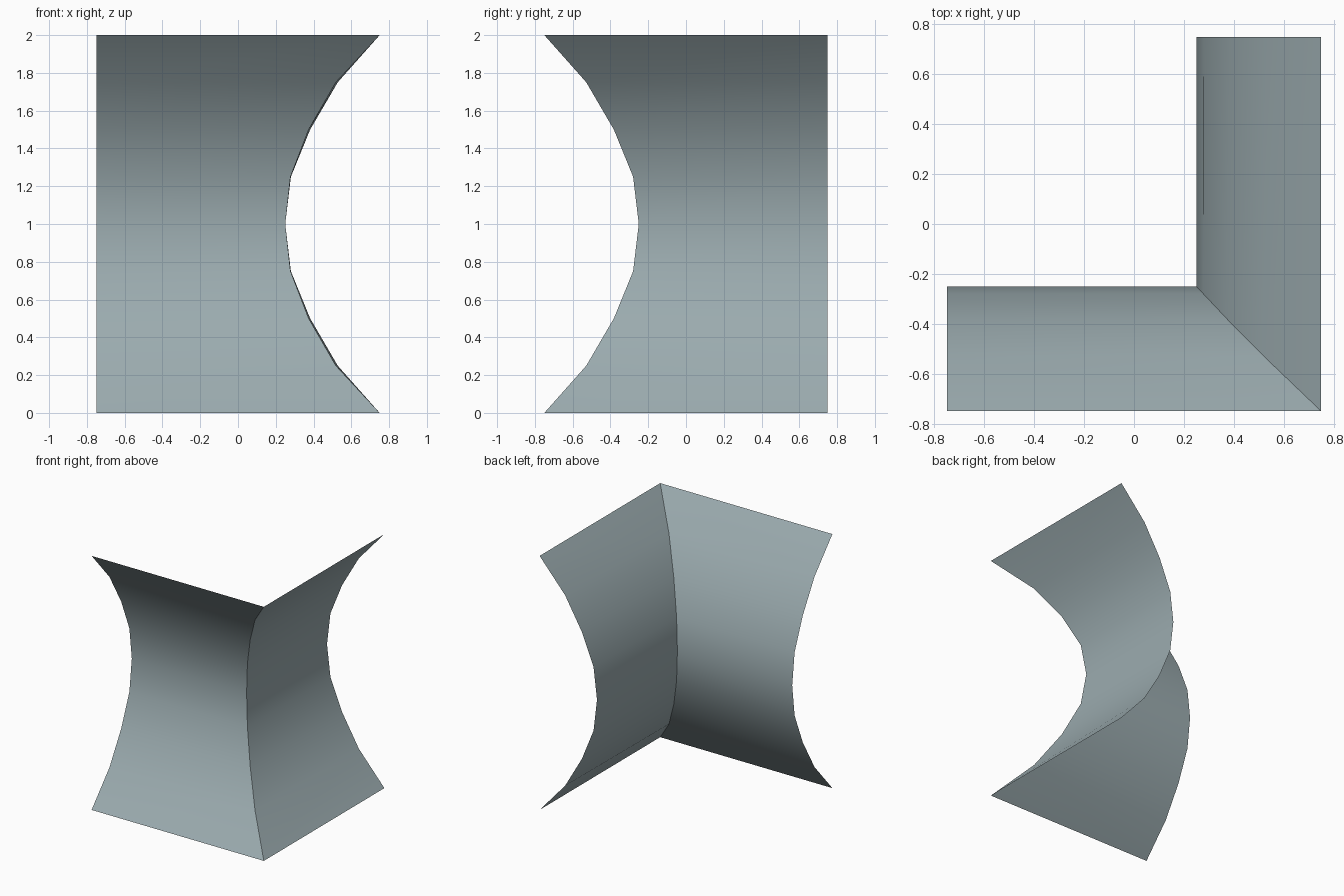
import bpy
import bmesh

if "Cube" in bpy.data.objects:
    bpy.data.objects.remove(bpy.data.objects["Cube"])

HALF = 0.75
# Inward-bowed profile: distance from the centre at each height, lower half
lower = [(0.0, 0.75), (0.25, 0.528), (0.5, 0.382), (0.75, 0.28), (1.0, 0.25)]
profile = lower + [(2 - z, d) for z, d in reversed(lower[:-1])]
# The mitred corner sits very slightly inside the free end of the side wing
inset = [0, 0.01, 0.008, 0.002, 0, 0.002, 0.008, 0.01, 0]

paint = bpy.data.materials.new("blue grey")
paint.diffuse_color = (0.33, 0.41, 0.43, 1)
paint.use_nodes = True
paint.node_tree.nodes["Principled BSDF"].inputs["Base Color"].default_value = paint.diffuse_color

# Single sheet: front wing and side wing meeting at a mitred corner
bm = bmesh.new()
rows = []
for (z, d), s in zip(profile, inset):
    points = [(-HALF, -d, z), (d - s, -d, z), (d, HALF, z)]
    rows.append([bm.verts.new(p) for p in points])
for low, high in zip(rows, rows[1:]):
    for i in range(2):
        face = bm.faces.new((low[i], low[i + 1], high[i + 1], high[i]))
        face.smooth = True
    # Crisp mitre, smooth curvature up each wing
    bm.edges.get((low[1], high[1])).smooth = False

mesh = bpy.data.meshes.new("curved_corner_panel")
bm.to_mesh(mesh)
bm.free()
mesh.materials.append(paint)
panel = bpy.data.objects.new("curved_corner_panel", mesh)
bpy.context.collection.objects.link(panel)
